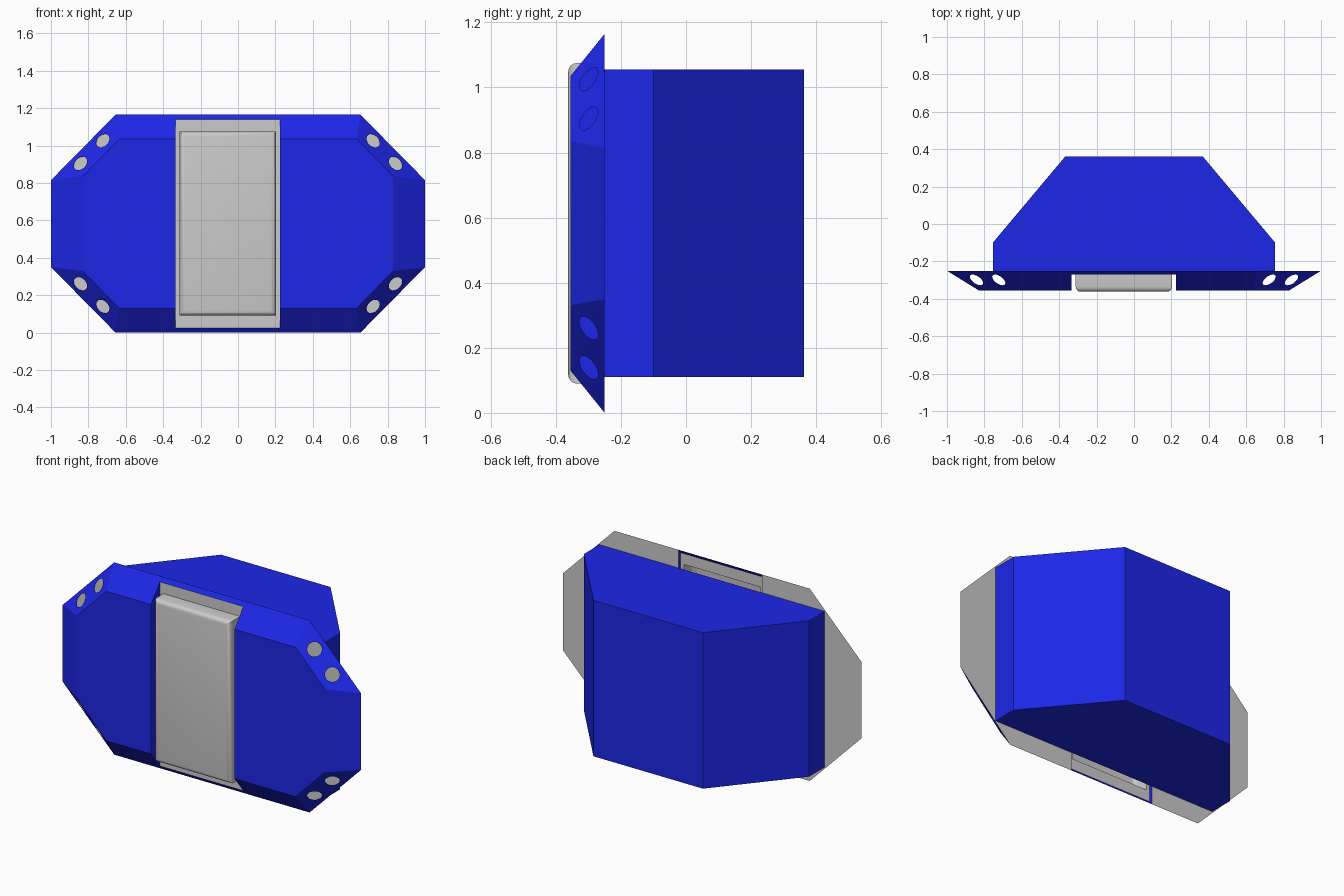
import bpy, bmesh, math
from mathutils import Vector

if "Cube" in bpy.data.objects:
    bpy.data.objects.remove(bpy.data.objects["Cube"])

blue = bpy.data.materials.new("blue")
blue.diffuse_color = (0.012, 0.02, 0.8, 1)
blue.use_nodes = True
blue.node_tree.nodes["Principled BSDF"].inputs["Base Color"].default_value = blue.diffuse_color

BACK, FLOOR, FRONT = -0.25, -0.27, -0.355
H = 1.165
SLOT = (-0.335, 0.225)


def finish(name, bm, mat=None, recalc=True):
    if recalc:
        bmesh.ops.recalc_face_normals(bm, faces=bm.faces[:])
    me = bpy.data.meshes.new(name)
    bm.to_mesh(me)
    bm.free()
    if mat:
        me.materials.append(mat)
    ob = bpy.data.objects.new(name, me)
    bpy.context.collection.objects.link(ob)
    return ob


def loop(bm, pts):
    vs = [bm.verts.new(p) for p in pts]
    return vs, [bm.edges.new((vs[i], vs[i - 1])) for i in range(len(vs))]


# facet with two round bolt holes along its length
def holed_facet(bm, quad):
    o0, o1, i1, i0 = [v.co.copy() for v in quad]
    along = (o1 - o0).normalized()
    n = along.cross(i0 - o0).normalized()
    across = n.cross(along)
    mid = (o0 + o1 + i0 + i1) / 4 - across * 0.005
    edges = []
    for i in range(4):
        a, b = quad[i], quad[(i + 1) % 4]
        edges.append(bm.edges.get((a, b)) or bm.edges.new((a, b)))
    for s in (-0.085, 0.085):
        c = mid + along * s
        angles = [2 * math.pi * k / 20 for k in range(20)]
        edges += loop(bm, [c + 0.041 * (along * math.cos(t) + across * math.sin(t))
                           for t in angles])[1]
    bmesh.ops.triangle_fill(bm, edges=edges, use_beauty=True, normal=n)


# hollow bevelled front shells and their flat backs, either side of the slot
for side, sx, xs in (("left", -1, -SLOT[0]), ("right", 1, SLOT[1])):
    outer = [(xs, 0), (0.655, 0), (1, 0.35), (1, H - 0.35), (0.655, H), (xs, H)]
    inner = [(xs, 0.13), (0.635, 0.13), (0.83, 0.33), (0.83, H - 0.33),
             (0.635, H - 0.13), (xs, H - 0.13)]
    bm = bmesh.new()
    O = [bm.verts.new((sx * x, BACK, z)) for x, z in outer]
    I = [bm.verts.new((sx * x, FRONT, z)) for x, z in inner]
    bm.faces.new(I)
    bm.faces.new((O[0], I[0], I[5], O[5]))
    for k in range(5):
        quad = (O[k], O[k + 1], I[k + 1], I[k])
        if k in (1, 3):
            holed_facet(bm, quad)
        else:
            bm.faces.new(quad)
    finish(side + "_front_shell", bm, blue)

    bm = bmesh.new()
    vs = [bm.verts.new((sx * x, BACK, z)) for x, z in outer]
    f = bm.faces.new(vs)
    f.normal_update()
    if f.normal.y < 0:
        f.normal_flip()
    finish(side + "_back_plate", bm, recalc=False)

# thin sloped lips above and below the centre panel
slope = 0.13 * (BACK - FLOOR) / (BACK - FRONT)
for name, z0, z1 in (("top_lip", H, H - slope), ("bottom_lip", 0, slope)):
    bm = bmesh.new()
    f = bm.faces.new([bm.verts.new(p) for p in (
        (SLOT[0], BACK, z0), (SLOT[1], BACK, z0), (SLOT[1], FLOOR, z1), (SLOT[0], FLOOR, z1))])
    f.normal_update()
    if f.normal.y > 0:
        f.normal_flip()
    finish(name, bm, blue, recalc=False)


# centre panel: flat rim with a raised, round-edged pad
def rect(bm, x0, x1, z0, z1, y):
    return [bm.verts.new((x, y, z)) for x, z in ((x0, z0), (x1, z0), (x1, z1), (x0, z1))]


bm = bmesh.new()
rim = rect(bm, *SLOT, slope, H - slope, FLOOR)
base = rect(bm, -0.312, 0.204, 0.09, 1.075, FLOOR)
top = rect(bm, -0.312, 0.204, 0.09, 1.075, -0.362)
pad = bm.faces.new(top)
for a, b in ((rim, base), (base, top)):
    for i in range(4):
        j = (i + 1) % 4
        bm.faces.new((a[i], a[j], b[j], b[i]))
bmesh.ops.bevel(bm, geom=pad.edges[:], offset=0.027, segments=4, profile=0.5, affect='EDGES')
panel = finish("centre_panel", bm)
bpy.context.view_layer.objects.active = panel
panel.select_set(True)
bpy.ops.object.shade_smooth_by_angle(angle=math.radians(35))

# tapered rear housing, open where it meets the front
bm = bmesh.new()
plan = [(-0.755, BACK), (-0.755, -0.10), (-0.367, 0.362),
        (0.367, 0.362), (0.755, -0.10), (0.755, BACK)]
lo, hi = [[bm.verts.new((x, y, z)) for x, y in plan] for z in (0.11, H - 0.11)]
bm.faces.new(lo)
bm.faces.new(hi)
for i in range(5):
    bm.faces.new((lo[i], lo[i + 1], hi[i + 1], hi[i]))
finish("rear_housing", bm, blue)
